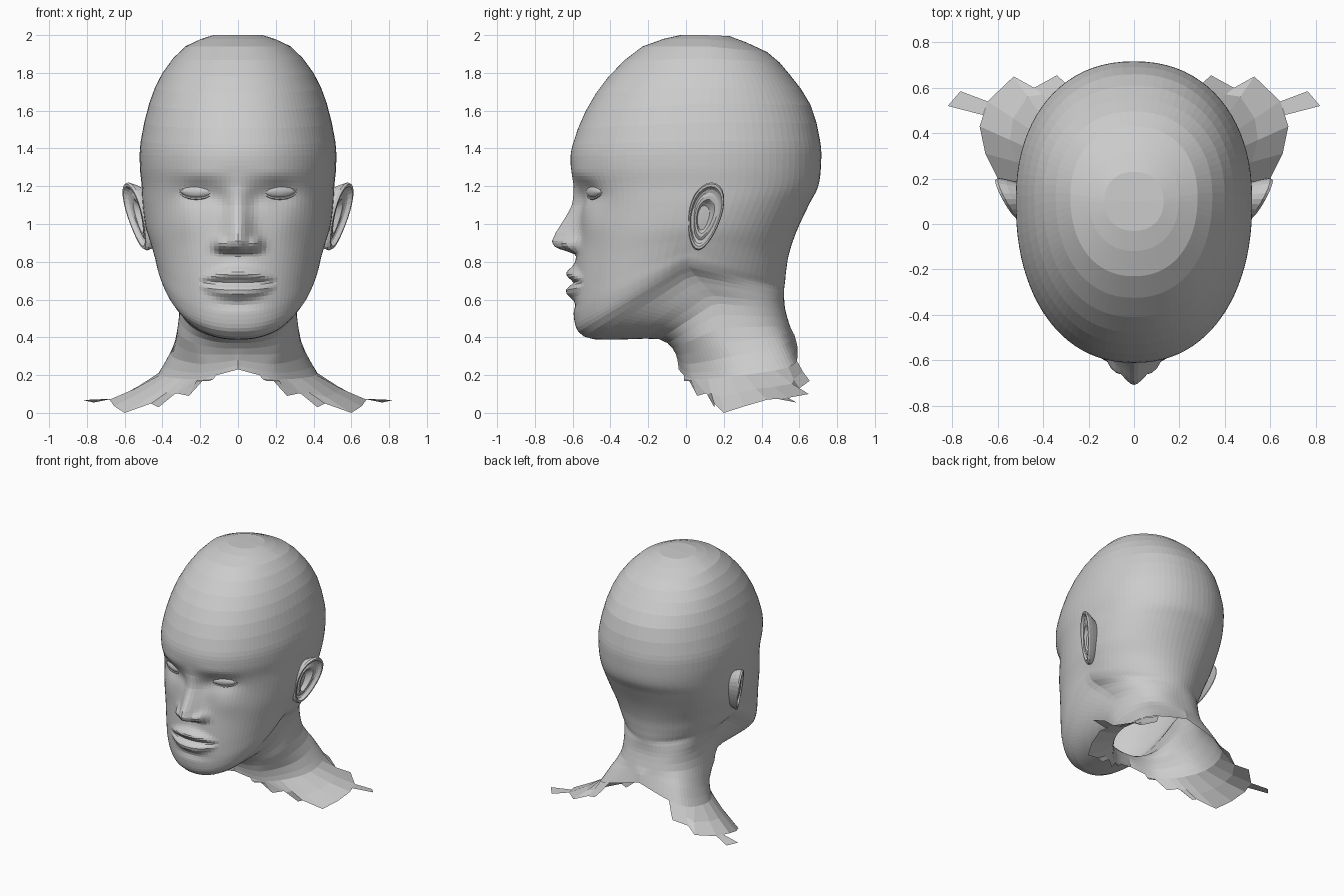
import bpy, bmesh, math
from mathutils import Vector

if "Cube" in bpy.data.objects:
    bpy.data.objects.remove(bpy.data.objects["Cube"])

skin = bpy.data.materials.new("plain grey")
skin.diffuse_color = (0.6, 0.6, 0.6, 1)
skin.use_nodes = True
skin.node_tree.nodes["Principled BSDF"].inputs["Base Color"].default_value = skin.diffuse_color
N = 48            # columns on each half of the head


def make_object(name, verts, faces):
    mesh = bpy.data.meshes.new(name)
    bm = bmesh.new()
    vs = [bm.verts.new(v) for v in verts]
    for f in faces:
        bm.faces.new([vs[i] for i in f])
    bmesh.ops.recalc_face_normals(bm, faces=bm.faces)
    bm.to_mesh(mesh)
    bm.free()
    mesh.materials.append(skin)
    ob = bpy.data.objects.new(name, mesh)
    bpy.context.collection.objects.link(ob)
    return ob


def grid_faces(rows, cols, wrap):
    return [(r * cols + c, r * cols + (c + 1) % cols,
             (r + 1) * cols + (c + 1) % cols, (r + 1) * cols + c)
            for r in range(rows - 1) for c in range(cols if wrap else cols - 1)]


def spline(pts, i, t):
    a, b = pts[max(i - 1, 0)], pts[i]
    c, d = pts[min(i + 1, len(pts) - 1)], pts[min(i + 2, len(pts) - 1)]
    return 0.5 * (2 * b + (c - a) * t + (2 * a - 5 * b + 4 * c - d) * t * t
                  + (3 * b - a - 3 * c + d) * t ** 3)


def lookup(table, z):
    for (z0, v0), (z1, v1) in zip(table, table[1:]):
        if z0 <= z <= z1:
            return v0 + (v1 - v0) * (z - z0) / (z1 - z0)
    return 0.0


def bump(x, z, cx, cz, sx, sz):
    return math.exp(-((x - cx) / sx) ** 2 - ((z - cz) / sz) ** 2)


def angle(j):
    return math.pi * (j / N) ** 1.25


def oval_half(yf, zf, w, ys, zs, yb, zb, back=2.2):
    """Half ring through a front, a side and a back point."""
    out = []
    for j in range(N + 1):
        s, c = max(math.sin(angle(j)), 0), math.cos(angle(j))
        ye, ze, n = (yf, zf, 2.2) if c > 0 else (yb, zb, back)
        k = abs(c) ** (2 / n)
        x = 0 if j in (0, N) else w * s ** (2 / n)
        out.append(Vector((x, ys + (ye - ys) * k, zs + (ze - zs) * k)))
    return out


def free_half(points):
    pts = [Vector(p) for p in points]
    out = []
    for j in range(N + 1):
        u = angle(j) / math.pi * 4
        i = min(int(u), 3)
        out.append(spline(pts, i, u - i))
    out[0].x = out[N].x = 0
    return out


# Rings: front y, z / side x, y, z / back y, z / squareness of the back
skull_rings = [
    (-.03, 2.0, .13, .10, 2.0, .23, 1.995), (-.23, 1.94, .28, .12, 1.94, .43, 1.91),
    (-.41, 1.78, .40, .12, 1.80, .55, 1.79), (-.53, 1.60, .47, .10, 1.64, .66, 1.63),
    (-.60, 1.42, .515, .10, 1.44, .71, 1.44), (-.61, 1.31, .52, .10, 1.31, .715, 1.32),
    (-.585, 1.20, .51, .10, 1.20, .70, 1.20), (-.565, 1.10, .505, .08, 1.10, .65, 1.10)]
jaw_rings = [
    (-.57, .95, .49, .05, .99, .585, .96, 2.15), (-.585, .80, .465, .03, .915, .545, .84, 2.05),
    (-.595, .65, .445, .01, .86, .53, .75, 2.0), (-.595, .52, .43, .0, .815, .525, .70, 1.95),
    (-.57, .43, .405, .0, .775, .52, .66, 1.95), (-.49, .39, .365, .03, .73, .52, .63, 2.2),
    (-.30, .39, .335, .09, .66, .52, .60, 2.4), (-.14, .39, .31, .15, .58, .525, .55, 2.6),
    (-.07, .34, .32, .18, .45, .55, .46, 2.6)]
neck_rings = [
    [(0, -.045, .28), (.20, .02, .26), (.35, .25, .30), (.30, .51, .36), (0, .575, .41)],
    [(0, -.04, .23), (.22, .04, .18), (.41, .30, .20), (.35, .56, .25), (0, .59, .35)]]
halves = [oval_half(*r) for r in skull_rings + jaw_rings]
halves += [free_half(r) for r in neck_rings]
steps = [2, 2, 2, 2, 4, 6, 7, 9, 11, 11, 7, 4, 2, 2, 2, 2, 2, 2]

nose_height = [(.838, 0), (.856, .055), (.875, .115), (.905, .137), (.95, .122),
               (1.05, .065), (1.10, .04), (1.20, .01), (1.28, 0)]
nose_width = [(.8, .085), (.92, .08), (1.0, .067), (1.1, .055), (1.3, .06)]


def add_features(p):
    """Push the face forwards or back to form nose, sockets, brow and lips."""
    if p.y > -.2 or p.z > 1.45:
        return p
    x, z, d = abs(p.x), p.z, 0.0
    h = lookup(nose_height, z)
    if h:
        d -= h * math.exp(-(x / lookup(nose_width, z)) ** 2)
    d -= .045 * bump(x, z, .095, .895, .032, .035)      # nostril wings
    d += .036 * bump(x, z, .215, 1.165, .11, .065)      # eye sockets
    d += .010 * bump(x, z, .10, 1.13, .045, .06)        # inner corners
    d -= .006 * bump(x, z, .20, 1.26, .13, .04)         # brow
    d -= .012 * bump(x, z, .27, 1.0, .10, .09)          # cheekbones
    m = max(0, 1 - (x / .2) ** 2)
    t = .35 + .65 * m                                   # lips taper to the corners
    d -= m * .045 * math.exp(-((z - .69 - .048 * t) / (.036 * t)) ** 2)
    d -= m * .042 * math.exp(-((z - .685 + .042 * t) / (.036 * t)) ** 2)
    d += m ** .5 * .012 * math.exp(-((z - .69) / .014) ** 2)
    d += .012 * bump(x, z, 0, .575, .12, .03)           # fold above chin
    p.y += d
    return p


# Head and neck
rows = []
for i in range(len(halves) - 1):
    for s in range(steps[i]):
        rows.append([spline([h[j] for h in halves], i, s / steps[i])
                     for j in range(N + 1)])
rows.append(halves[-1])
verts = []
for half in rows:
    half = [add_features(p.copy()) for p in half]
    verts += half + [Vector((-p.x, p.y, p.z)) for p in half[N - 1:0:-1]]
faces = grid_faces(len(rows), 2 * N, True)
verts.append(Vector((0, .1, 2.0)))
faces += [(len(verts) - 1, j, (j + 1) % (2 * N)) for j in range(2 * N)]
make_object("head_and_neck", verts, faces)

# Torn shoulder edge: from the neck's last ring to a ragged line
inner = [halves[-1][j] for j in (10, 12, 14, 16, 18, 20, 22, 25, 28, 31, 34, 37, 41)]
outer = [(.15, -.01, .17), (.22, .03, .17), (.26, .06, .09), (.33, .11, .105),
         (.42, .15, .03), (.46, .15, .05), (.60, .20, .0),
         (.655, .31, .035), (.68, .43, .07), (.645, .54, .08), (.53, .65, .10),
         (.44, .60, .13), (.34, .655, .17)]

# Ear: rim profile as (radius, height), from the hollow to the back
ear_profile = [(.02, -.035), (.25, -.035), (.38, -.02), (.5, .014), (.6, .016),
               (.7, .0), (.8, .006), (.88, .026), (.96, .026), (1, .012),
               (.94, -.02), (.75, -.08)]
EAR_SIDES = 28


def ear_point(r, h, a):
    if .4 < r < .75 and h > -.05:                       # inner fold fades to the front
        h = h * (.5 - .5 * math.cos(a - .5))
    z = 1.04 + .18 * r * math.sin(a)
    y = .1 + .088 * (1 + .22 * math.sin(a)) * r * math.cos(a) + .2 * (z - 1.04)
    return Vector((.482 + .47 * (y - .02) + .18 * (z - 1.04) + h, y, z))


def eye_point(u, v, w):
    c, s = math.cos(.4), math.sin(.4)
    return Vector((.213 + u * c - v * s, -.478 + u * s + v * c, 1.172 + w))


def almond(a):
    return math.sin(a) * (.7 + .3 * abs(math.sin(a)))


def mirrored(p, side):
    return Vector((p[0] * side, p[1], p[2]))


for side, label in ((1, "left"), (-1, "right")):
    # Shoulder with its loose tab
    n = len(inner)
    mid = [(Vector(a) + Vector(b)) / 2 - Vector((0, 0, .008)) for a, b in zip(inner, outer)]
    pts = [mirrored(p, side) for line in (inner, mid, outer) for p in line]
    fs = grid_faces(3, n, False)
    pts += [mirrored(p, side) for p in ((.665, .48, .075), (.82, .52, .068),
                                        (.765, .585, .055), (.645, .54, .08))]
    fs.append(tuple(range(3 * n, 3 * n + 4)))
    make_object(label + "_shoulder", pts, fs)

    # Ear
    pts = [mirrored(ear_point(r, h, 2 * math.pi * k / EAR_SIDES), side)
           for r, h in ear_profile for k in range(EAR_SIDES)]
    fs = grid_faces(len(ear_profile), EAR_SIDES, True)
    fs.append(tuple(range(EAR_SIDES)))
    make_object(label + "_ear", pts, fs)

    # Eye: almond-shaped dome
    pts, K = [], 28
    for i in range(7):
        r = .02 + .98 * i / 6
        for k in range(K):
            a = 2 * math.pi * k / K
            pts.append(mirrored(eye_point(.1 * r * math.cos(a),
                                          -.03 * math.sqrt(max(0, 1 - r * r)) - .005,
                                          r * .036 * almond(a)), side))
    make_object(label + "_eye", pts, grid_faces(7, K, True) + [tuple(range(K))])

    # Eyelids: thin tube round the eye
    pts = []
    for k in range(K):
        a = 2 * math.pi * k / K
        for q in range(6):
            b = 2 * math.pi * q / 6
            f = 1 + .06 * math.cos(b)
            pts.append(mirrored(eye_point(.1 * f * math.cos(a),
                                          -.02 * abs(math.sin(a)) + .008 * math.sin(b),
                                          .037 * almond(a) * f
                                          + .005 * math.cos(b) * math.sin(a)), side))
    fs = grid_faces(K, 6, True)
    fs += [((K - 1) * 6 + q, (K - 1) * 6 + (q + 1) % 6, (q + 1) % 6, q) for q in range(6)]
    make_object(label + "_eyelids", pts, fs)
